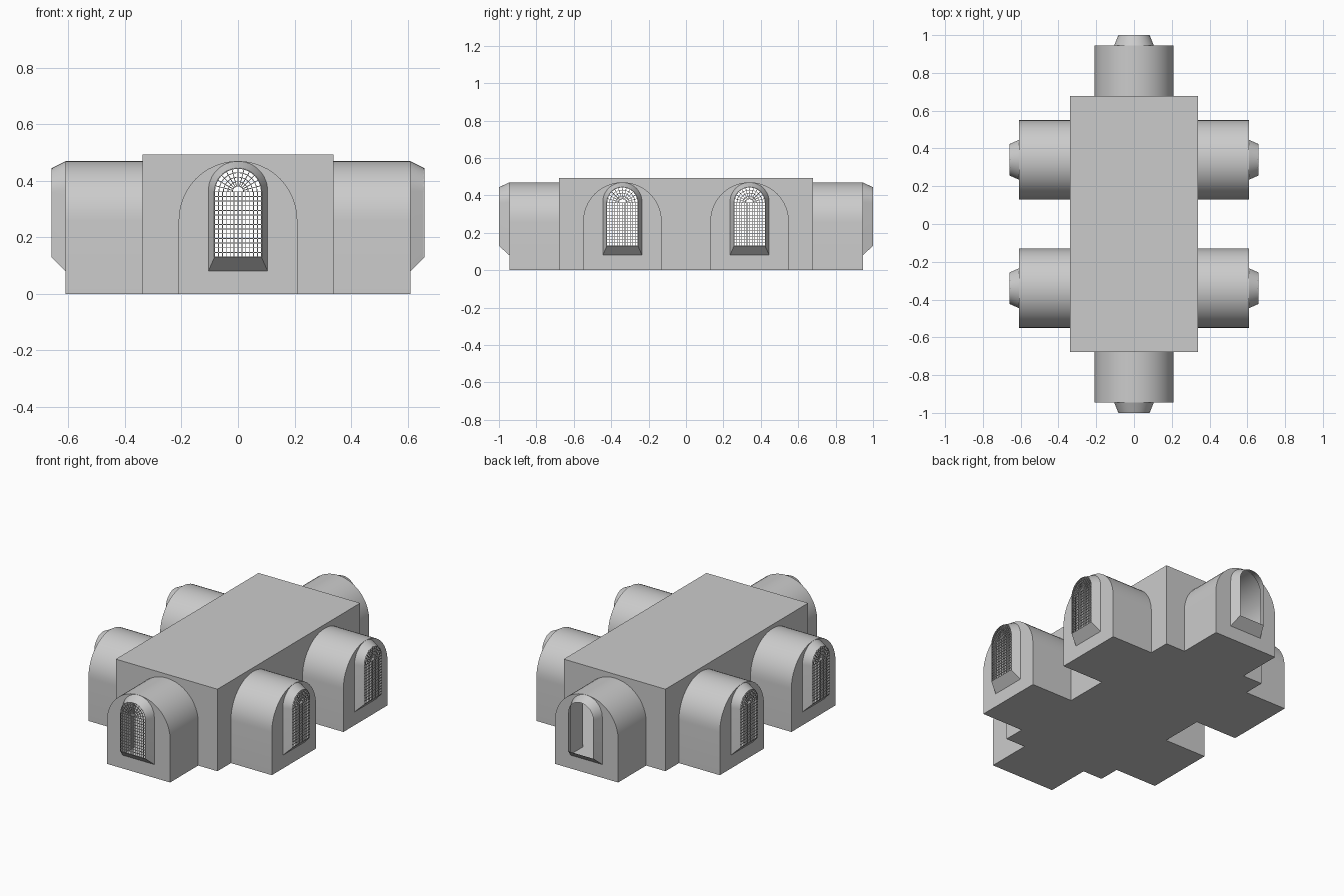
import bpy, bmesh
from math import pi, sin, cos
from mathutils import Vector, Matrix

if "Cube" in bpy.data.objects:
    bpy.data.objects.remove(bpy.data.objects["Cube"])

SEG = 24
HX, HY, H = 0.338, 0.678, 0.493      # nave half sizes and height
ARM_R, ARM_SPRING = 0.21, 0.26       # bay vault


def arch(r, spring, bottom, c=0.0):
    """Round-headed outline from bottom right over the top to bottom left."""
    arc = [(c + r * cos(pi * i / SEG), spring + r * sin(pi * i / SEG)) for i in range(SEG + 1)]
    return [(c + r, bottom)] + arc + [(c - r, bottom)]


def make(name, bm, turn=0.0, smooth=True):
    bmesh.ops.remove_doubles(bm, verts=bm.verts, dist=1e-5)
    bmesh.ops.recalc_face_normals(bm, faces=bm.faces)
    me = bpy.data.meshes.new(name)
    bm.to_mesh(me)
    bm.free()
    me.transform(Matrix.Rotation(turn, 4, 'Z'))
    ob = bpy.data.objects.new(name, me)
    bpy.context.collection.objects.link(ob)
    if smooth:
        bpy.ops.object.select_all(action='DESELECT')
        ob.select_set(True)
        bpy.context.view_layer.objects.active = ob
        bpy.ops.object.shade_smooth_by_angle(angle=0.6)
    return ob


def loop(bm, pts, d):
    return [bm.verts.new((u, -d, z)) for u, z in pts]


def bridge(bm, a, b, closed=True):
    n = len(a)
    for i in range(n if closed else n - 1):
        j = (i + 1) % n
        bm.faces.new((a[i], a[j], b[j], b[i]))


def bar(bm, p, q, d, w=0.0028):
    """Thin square glazing bar between two points of the window plane."""
    a, b = Vector((p[0], -d, p[1])), Vector((q[0], -d, q[1]))
    x = (b - a).normalized()
    y = Vector((0, 1, 0))
    m = Matrix((x * (b - a).length, y * w, x.cross(y) * w)).transposed().to_4x4()
    bmesh.ops.create_cube(bm, size=1, matrix=Matrix.Translation((a + b) / 2) @ m)


def bay(name, turn, c, d0, d1, d2, glazed):
    # vaulted arm, end wall with opening, splayed window hood, floor
    bm = bmesh.new()
    outer = arch(ARM_R, ARM_SPRING, 0, c)
    base, rim = arch(0.105, 0.364, 0.08, c), arch(0.083, 0.361, 0.13, c)
    a, b = loop(bm, outer, d0), loop(bm, outer, d1)
    w, r = loop(bm, base, d1), loop(bm, rim, d2)
    bridge(bm, a, b)
    bridge(bm, b, w)
    bridge(bm, w, r)
    make(name + "_vault", bm, turn)
    if not glazed:
        return
    # lattice: square grid below, fan of rays and arcs above
    bm = bmesh.new()
    R, sp, bot, cols, rows = 0.083, 0.361, 0.13, 12, 14
    d = d2 - 0.003
    for i in range(cols + 1):
        u = c - R + 2 * R * i / cols
        bar(bm, (u, bot), (u, sp), d)
    for i in range(rows + 1):
        z = bot + (sp - bot) * i / rows
        bar(bm, (c - R, z), (c + R, z), d)
    for i in range(1, 12):
        t = pi * i / 12
        bar(bm, (c + 0.02 * cos(t), sp + 0.02 * sin(t)), (c + R * cos(t), sp + R * sin(t)), d)
    for rad in (0.02, 0.036, 0.052, 0.068, R):
        pts = arch(rad, sp, sp, c)[1:-1]
        for p, q in zip(pts[::2], pts[2::2]):
            bar(bm, p, q, d)
    make(name + "_lattice", bm, turn, smooth=False)


# bays on all four sides; the back one is an unglazed opening
bay("front_bay", 0, 0, HY, 0.945, 1.0, True)
bay("back_bay", pi, 0, HY, 0.945, 1.0, False)
for side, turn in (("right", pi / 2), ("left", -pi / 2)):
    for k, c in ((1, -0.34), (2, 0.34)):
        bay(f"{side}_bay_{k}", turn, c, HX, 0.61, 0.66, True)

# nave walls with arched openings into the bays
for name, turn, half, d, centres in (
        ("front_wall", 0, HX, HY, (0,)), ("back_wall", pi, HX, HY, (0,)),
        ("right_wall", pi / 2, HY, HX, (0.34, -0.34)), ("left_wall", -pi / 2, HY, HX, (0.34, -0.34))):
    bm = bmesh.new()
    outline = [(-half, 0), (-half, H), (half, H), (half, 0)]
    for c in centres:
        outline += arch(ARM_R, ARM_SPRING, 0, c)
    bm.faces.new(loop(bm, outline, d))
    make(name, bm, turn, smooth=False)

# nave roof and floor
for name, z in (("nave_roof", H), ("nave_floor", 0.0)):
    bm = bmesh.new()
    pts = [(-HX, -HY), (HX, -HY), (HX, HY), (-HX, HY)]
    f = bm.faces.new([bm.verts.new((x, y, z)) for x, y in (pts if z else pts[::-1])])
    me = bpy.data.meshes.new(name)
    bm.to_mesh(me)
    bm.free()
    bpy.context.collection.objects.link(bpy.data.objects.new(name, me))
